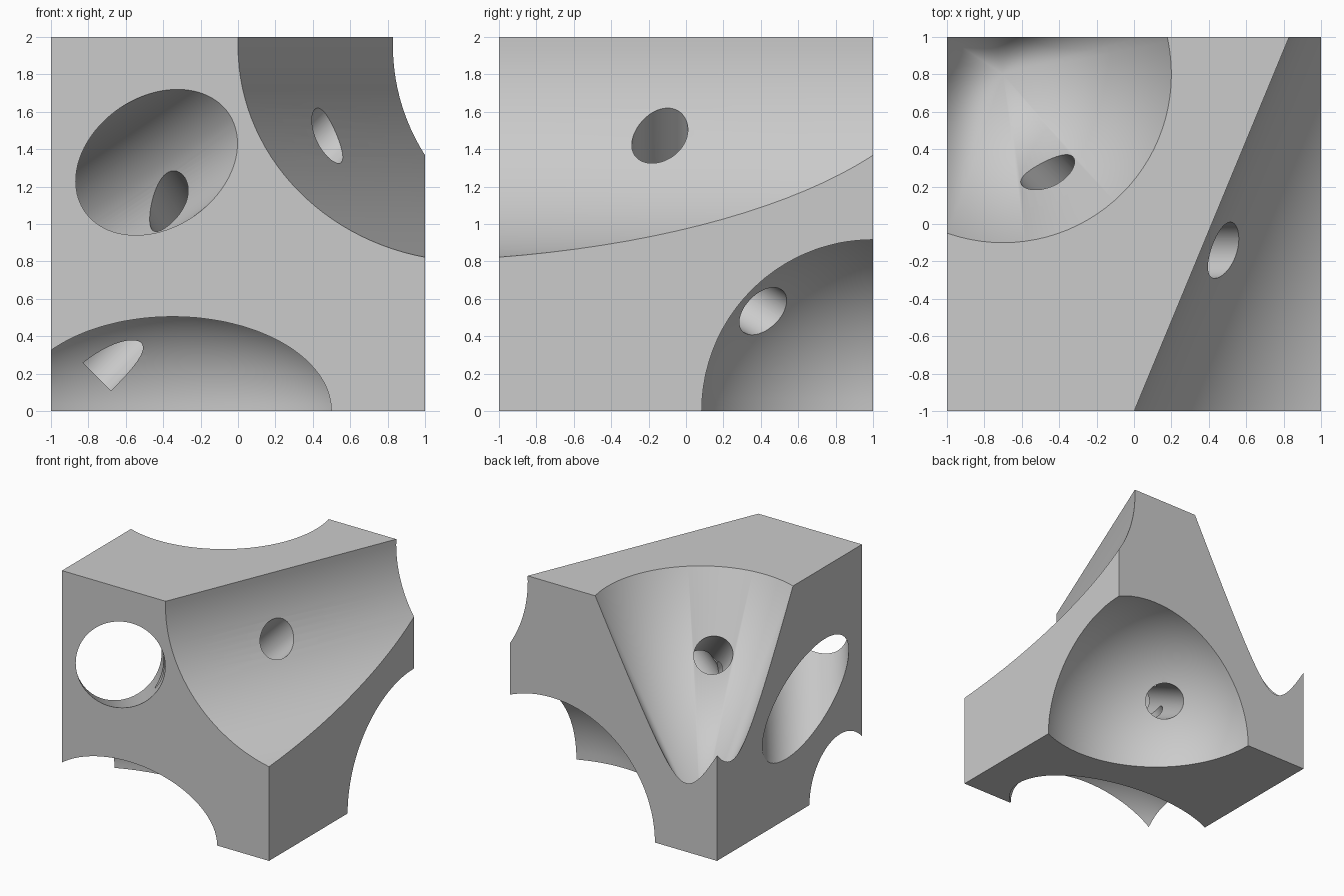
import bpy, bmesh, math
from mathutils import Vector, Matrix

cube = bpy.data.objects.get("Cube")
if cube:
    bpy.data.objects.remove(cube, do_unlink=True)


def make_object(name, bm):
    bmesh.ops.remove_doubles(bm, verts=bm.verts, dist=1e-5)
    bmesh.ops.recalc_face_normals(bm, faces=bm.faces)
    mesh = bpy.data.meshes.new(name)
    bm.to_mesh(mesh)
    bm.free()
    obj = bpy.data.objects.new(name, mesh)
    bpy.context.collection.objects.link(obj)
    return obj


def rod(name, start, end, radius, start_radius=None, segments=96):
    """Cylinder or cone between two points."""
    start, end = Vector(start), Vector(end)
    axis = end - start
    turn = axis.to_track_quat('Z', 'Y').to_matrix().to_4x4()
    bm = bmesh.new()
    bmesh.ops.create_cone(
        bm, cap_ends=True, segments=segments, depth=axis.length,
        radius1=radius if start_radius is None else start_radius, radius2=radius,
        matrix=Matrix.Translation((start + end) / 2) @ turn)
    return make_object(name, bm)


def ball(name, centre, radii):
    """Sphere or ellipsoid."""
    bm = bmesh.new()
    bmesh.ops.create_uvsphere(
        bm, u_segments=96, v_segments=48, radius=1,
        matrix=Matrix.Translation(centre) @ Matrix.Diagonal((*radii, 1)))
    return make_object(name, bm)


def along(point, direction, low, high):
    """Two end points on a line."""
    p, d = Vector(point), Vector(direction).normalized()
    return p + d * low, p + d * high


# Solid block
bm = bmesh.new()
bmesh.ops.create_cube(bm, size=2, matrix=Matrix.Translation((0, 0, 1)))
block = make_object("carved_block", bm)

slant = math.radians(22.5)
cutters = [
    # Large trough along the upper side edge
    rod("side_trough", *along((1.659, 0, 1.95), (math.sin(slant), math.cos(slant), 0), -3, 3),
        1.15, segments=128),
    # Conical pit in the top back corner
    rod("cone_pit", (-0.7, 0.8, 0.2), (-0.7, 0.8, 2.2), 1.0, start_radius=0),
    # Round hollow in the lower back corner
    ball("corner_hollow", (0.6, 1, 0), (1, 1, 1)),
    # Flattened hollow in the lower front edge
    ball("front_hollow", (-0.35, -0.7, 0), (1.01, 0.555, 0.6)),
    # Wide slanted bore from the front to the side
    rod("slanted_bore", *along((-0.435, -1, 1.33), (-0.726, 1, -0.49), -1.2, 2.4), 0.35),
    # Narrow drill from the trough down to the front hollow
    rod("trough_drill", (-0.78, -0.14, 0.21), (0.8, -0.14, 1.79), 0.15),
    # Narrow drill from the corner hollow to the slanted bore
    rod("hollow_drill", (0.15, 0.74, 0.33), (-0.44, -0.68, 1.21), 0.15),
    # Narrow drill from the cone pit to the middle
    rod("pit_drill", *along((-0.45, 0.27, 1.37), (0.577, -0.577, -0.577), -0.4, 0.68), 0.15),
]

# Cut each shape out of the block
for cutter in cutters:
    cut = block.modifiers.new(cutter.name, 'BOOLEAN')
    cut.operation = 'DIFFERENCE'
    cut.solver = 'EXACT'
    cut.object = cutter
    bpy.context.view_layer.update()
    evaluated = block.evaluated_get(bpy.context.evaluated_depsgraph_get())
    result = bpy.data.meshes.new_from_object(evaluated)
    block.modifiers.clear()
    block.data = result
    bpy.data.objects.remove(cutter, do_unlink=True)

# Plain grey material
grey = bpy.data.materials.new("plain_grey")
grey.use_nodes = True
colour = (0.6, 0.6, 0.6, 1)
grey.diffuse_color = colour
grey.node_tree.nodes["Principled BSDF"].inputs["Base Color"].default_value = colour
block.data.materials.clear()
block.data.materials.append(grey)

# Smooth curved walls, sharp rims
bpy.ops.object.select_all(action='DESELECT')
block.select_set(True)
bpy.context.view_layer.objects.active = block
bpy.ops.object.shade_smooth_by_angle(angle=math.radians(25))
